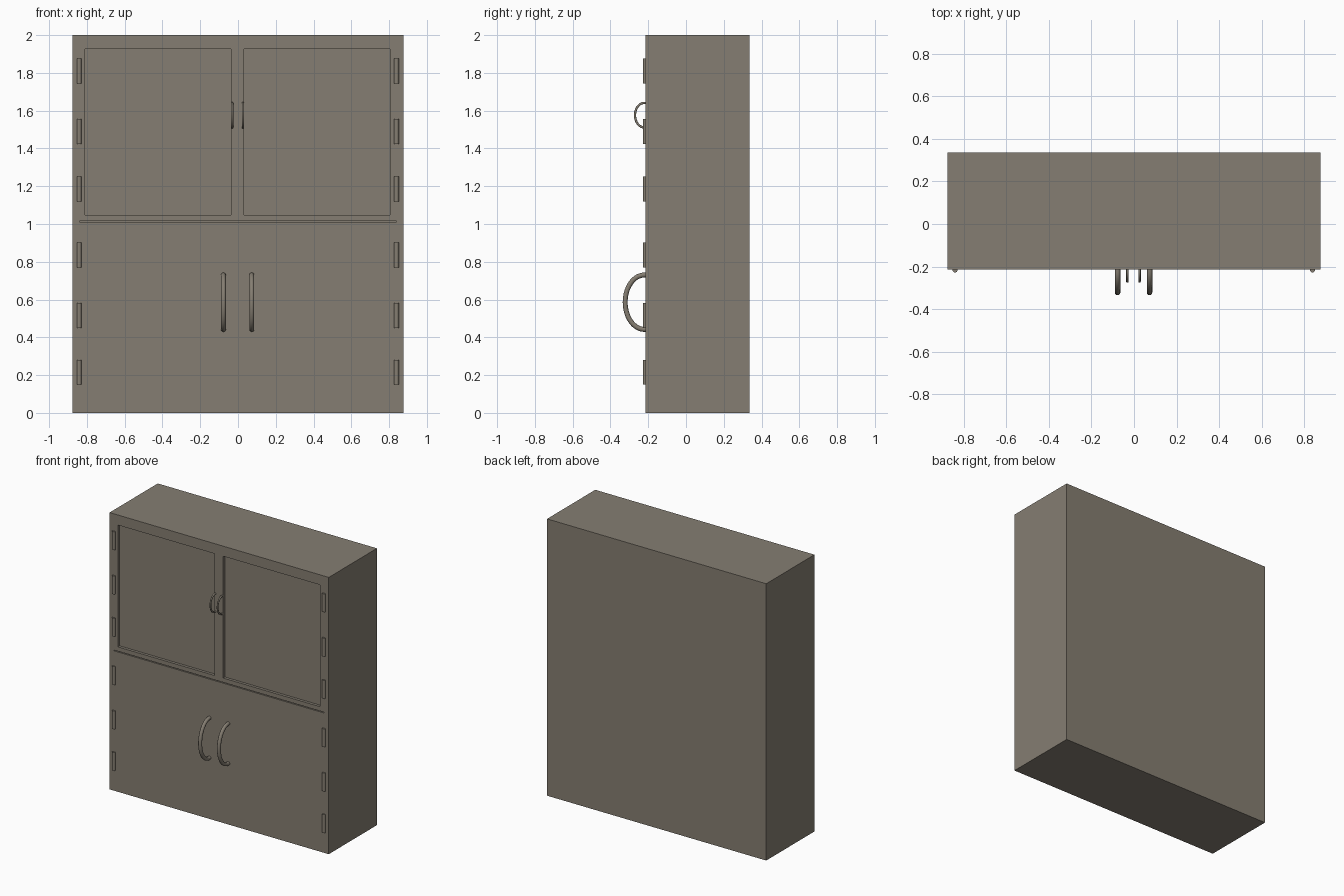
import bpy, math

if "Cube" in bpy.data.objects:
    bpy.data.objects.remove(bpy.data.objects["Cube"])

# one flat colour
taupe = bpy.data.materials.new("warm grey paint")
taupe.diffuse_color = (0.235, 0.208, 0.168, 1)
taupe.use_nodes = True
taupe.node_tree.nodes["Principled BSDF"].inputs["Base Color"].default_value = taupe.diffuse_color

FRONT, BACK = -0.215, 0.335


def box(name, x0, x1, y0, y1, z0, z1):
    bpy.ops.mesh.primitive_cube_add(
        size=1, location=((x0 + x1) / 2, (y0 + y1) / 2, (z0 + z1) / 2))
    ob = bpy.context.object
    ob.name = name
    ob.scale = (x1 - x0, y1 - y0, z1 - z0)
    bpy.ops.object.transform_apply(location=False, rotation=False, scale=True)
    ob.data.materials.append(taupe)
    return ob


def carve(target, cutter):
    mod = target.modifiers.new("cut", 'BOOLEAN')
    mod.operation = 'DIFFERENCE'
    mod.solver = 'EXACT'
    mod.object = cutter
    bpy.context.view_layer.objects.active = target
    bpy.ops.object.modifier_apply(modifier=mod.name)
    bpy.data.objects.remove(cutter, do_unlink=True)


def handle(name, x, zc, rise, reach, radius):
    # half-ellipse tube standing out from the door
    curve = bpy.data.curves.new(name, 'CURVE')
    curve.dimensions = '3D'
    curve.bevel_depth = radius
    curve.bevel_resolution = 4
    curve.use_fill_caps = True
    n = 32
    sp = curve.splines.new('POLY')
    sp.points.add(n + 2)
    pts = [(FRONT + 0.01, rise)]
    for i in range(n + 1):
        a = math.pi * i / n
        pts.append((FRONT - 0.005 - (reach - 0.005) * math.sin(a), rise * math.cos(a)))
    pts.append((FRONT + 0.01, -rise))
    for p, (y, z) in zip(sp.points, pts):
        p.co = (x, y, zc + z, 1)
    ob = bpy.data.objects.new(name, curve)
    bpy.context.collection.objects.link(ob)
    bpy.ops.object.select_all(action='DESELECT')
    ob.select_set(True)
    bpy.context.view_layer.objects.active = ob
    bpy.ops.object.convert(target='MESH')
    ob = bpy.context.object
    ob.data.materials.clear()
    ob.data.materials.append(taupe)
    bpy.ops.object.shade_smooth_by_angle(angle=math.radians(40))


# cabinet body with two recessed upper panels and the dividing groove
body = box("cabinet_body", -0.876, 0.876, FRONT, BACK, 0, 2)
for x0, x1 in ((-0.81, -0.037), (0.032, 0.805)):
    carve(body, box("panel_cutter", x0, x1, FRONT - 0.1, FRONT + 0.02, 1.047, 1.927))
carve(body, box("groove_cutter", -0.84, 0.84, FRONT - 0.1, FRONT + 0.01, 1.01, 1.016))

# door pulls
for side, xs, xl in (("left", -0.031, -0.077), ("right", 0.026, 0.073)):
    handle("upper_handle_" + side, xs, 1.576, 0.065, 0.055, 0.006)
    handle("lower_handle_" + side, xl, 0.586, 0.144, 0.107, 0.013)

# hinge barrels down both sides
for side, x in (("left", -0.841), ("right", 0.839)):
    for i, z in enumerate((0.215, 0.515, 0.835, 1.185, 1.49, 1.81)):
        bpy.ops.mesh.primitive_cylinder_add(
            vertices=24, radius=0.0125, depth=0.132, location=(x, FRONT, z))
        hinge = bpy.context.object
        hinge.name = f"hinge_{side}_{i + 1}"
        hinge.data.materials.append(taupe)
        bpy.ops.object.shade_smooth_by_angle(angle=math.radians(40))
